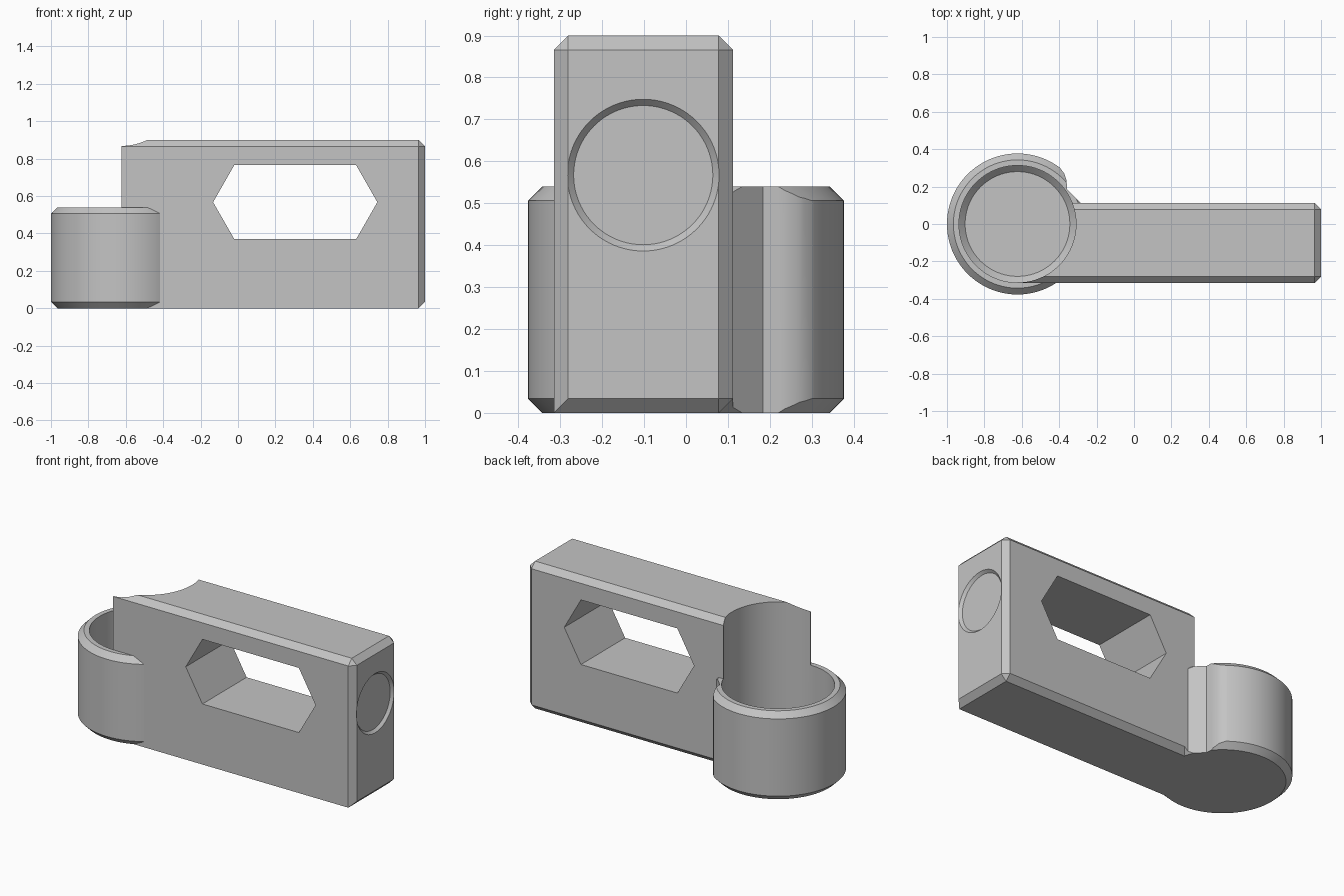
import bpy
import bmesh
import math
from mathutils import Matrix

if "Cube" in bpy.data.objects:
    bpy.data.objects.remove(bpy.data.objects["Cube"])

CUP_X = -0.623
CHAMFER = 0.034

grey = bpy.data.materials.new("light_grey")
grey.use_nodes = True
grey.diffuse_color = (0.55, 0.55, 0.55, 1)
grey.node_tree.nodes["Principled BSDF"].inputs["Base Color"].default_value = grey.diffuse_color


def finish(name, bm):
    bmesh.ops.recalc_face_normals(bm, faces=bm.faces)
    mesh = bpy.data.meshes.new(name)
    bm.to_mesh(mesh)
    bm.free()
    mesh.materials.append(grey)
    obj = bpy.data.objects.new(name, mesh)
    bpy.context.collection.objects.link(obj)
    return obj


def loft(name, rings):
    """Closed solid through rings of equal point count."""
    bm = bmesh.new()
    loops = [[bm.verts.new(p) for p in ring] for ring in rings]
    for a, b in zip(loops, loops[1:]):
        for i in range(len(a)):
            j = (i + 1) % len(a)
            bm.faces.new((a[i], a[j], b[j], b[i]))
    bm.faces.new(loops[0])
    bm.faces.new(loops[-1])
    return finish(name, bm)


def lathe(name, profile, matrix, n=80):
    """Round solid from (radius, height) pairs."""
    circle = [(math.cos(math.tau * i / n), math.sin(math.tau * i / n)) for i in range(n)]
    obj = loft(name, [[(r * c, r * s, z) for c, s in circle] for r, z in profile])
    obj.data.transform(matrix)
    return obj


def combine(obj, other, operation):
    other.hide_render = True
    mod = obj.modifiers.new(operation, "BOOLEAN")
    mod.operation = operation
    mod.solver = "EXACT"
    mod.object = other
    bpy.context.view_layer.objects.active = obj
    bpy.ops.object.modifier_apply(modifier=mod.name)
    bpy.data.objects.remove(other)


# Round cup with chamfered rims
at_cup = Matrix.Translation((CUP_X, 0, 0))
R, H = 0.377, 0.54
cup = lathe("cup_and_arm", [(R - CHAMFER, 0), (R, CHAMFER), (R, H - CHAMFER), (R - CHAMFER, H)], at_cup)

# Relief notch where the cup wall meets the back of the arm
notch = [(-0.285, 0.112), (-0.357, 0.184), (-0.361, 0.235), (-0.373, 0.27), (-0.41, 0.32),
         (-0.2, 0.4), (-0.1, 0.112)]
combine(cup, loft("notch_cutter", [[(x, y, z) for x, y in notch] for z in (-0.1, 0.7)]), "DIFFERENCE")

# Straight arm, chamfered except at the cup end and the front lower edge
x0, x1, y0, y1, top = CUP_X, 1.0, -0.315, 0.112, 0.9
bm = bmesh.new()
bmesh.ops.create_cube(bm, size=1)
for v in bm.verts:
    v.co = (x0 if v.co.x < 0 else x1, y0 if v.co.y < 0 else y1, 0 if v.co.z < 0 else top)
edges = []
for e in bm.edges:
    mid = (e.verts[0].co + e.verts[1].co) / 2
    at_cup_end = mid.x < x0 + 0.01
    front_lower = mid.y < y0 + 0.01 and mid.z < 0.01
    if not at_cup_end and not front_lower:
        edges.append(e)
bmesh.ops.bevel(bm, geom=edges, offset=CHAMFER, offset_type="OFFSET", segments=1, affect="EDGES")
combine(cup, finish("arm", bm), "UNION")

# Bore through the arm end and down into the cup
bore = [(0.28, 0.06), (0.313, 0.093), (0.313, 1.1)]
combine(cup, lathe("bore_cutter", bore, at_cup), "DIFFERENCE")

# Long hexagonal window
window = [(-0.133, 0.567), (-0.02, 0.765), (0.632, 0.765), (0.745, 0.567), (0.632, 0.37), (-0.02, 0.37)]
combine(cup, loft("window_cutter", [[(x, y, z) for x, z in window] for y in (-0.6, 0.4)]), "DIFFERENCE")

# Shallow round recess in the far end
at_end = Matrix.Translation((1, -0.102, 0.567)) @ Matrix.Rotation(math.pi / 2, 4, "Y")
combine(cup, lathe("recess_cutter", [(0.166, -0.016), (0.181, 0), (0.181, 0.1)], at_end), "DIFFERENCE")

# Crisp chamfers, smooth round walls
bpy.ops.object.select_all(action="DESELECT")
cup.select_set(True)
bpy.context.view_layer.objects.active = cup
bpy.ops.object.shade_smooth_by_angle(angle=math.radians(20))
